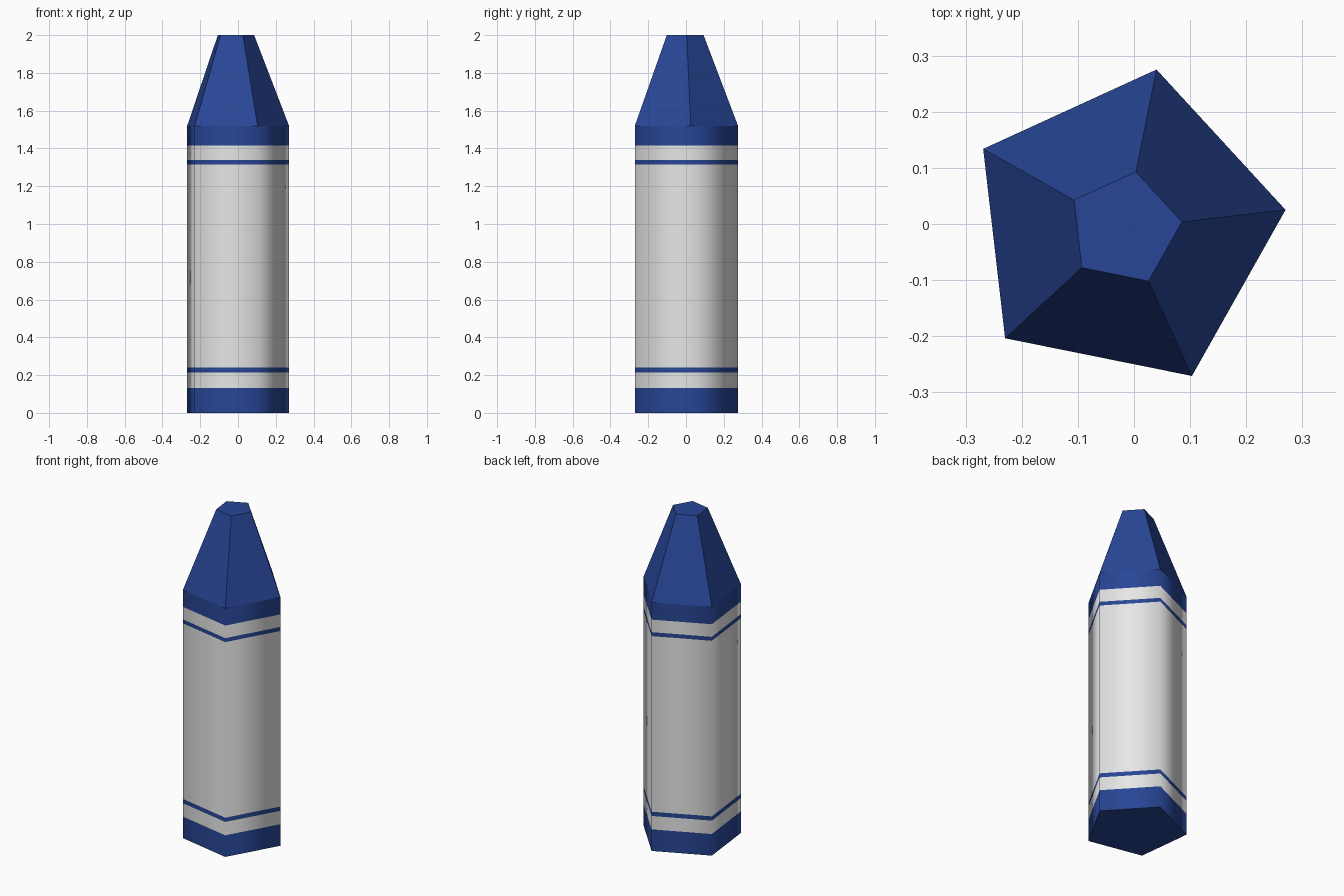
import bpy, bmesh, math

cube = bpy.data.objects.get("Cube")
if cube:
    bpy.data.objects.remove(cube, do_unlink=True)

SIDES = 5
TURN = math.radians(6.6)
CENTRE = (-0.017, -0.008)
R_BODY, R_TIP = 0.289, 0.103


def make_material(name, colour):
    mat = bpy.data.materials.new(name)
    mat.use_nodes = True
    mat.diffuse_color = colour
    mat.node_tree.nodes["Principled BSDF"].inputs["Base Color"].default_value = colour
    return mat


blue = make_material("wax_blue", (0.021, 0.062, 0.31, 1))
paper = make_material("paper_grey", (0.8, 0.8, 0.8, 1))


def pentagon_ring(bm, radius, z):
    angles = [TURN + math.tau * i / SIDES for i in range(SIDES)]
    return [bm.verts.new((CENTRE[0] + radius * math.cos(a),
                          CENTRE[1] + radius * math.sin(a), z)) for a in angles]


def make_prism(name, levels, colours, smooth, cap_bottom=False, cap_top=False):
    """Stack pentagon rings given as (z, radius); each band takes its own colour."""
    bm = bmesh.new()
    rings = [pentagon_ring(bm, r, z) for z, r in levels]
    for low, high, colour in zip(rings, rings[1:], colours):
        for i in range(SIDES):
            j = (i + 1) % SIDES
            face = bm.faces.new((low[i], low[j], high[j], high[i]))
            face.smooth = smooth
            face.material_index = colour
    if cap_bottom:
        bm.faces.new(rings[0][::-1])
    if cap_top:
        bm.faces.new(rings[-1])
    mesh = bpy.data.meshes.new(name)
    bm.to_mesh(mesh)
    bm.free()
    mesh.materials.append(blue)
    mesh.materials.append(paper)
    obj = bpy.data.objects.new(name, mesh)
    bpy.context.collection.objects.link(obj)
    return obj


# Straight body: wax ends, paper wrapper and two thin stripes
heights = (0, 0.132, 0.214, 0.24, 1.314, 1.338, 1.415, 1.52)
make_prism("crayon_body", [(z, R_BODY) for z in heights],
           [0, 1, 0, 1, 0, 1, 0], smooth=True, cap_bottom=True)

# Faceted tapering tip with a flat end
make_prism("crayon_tip", [(1.52, R_BODY), (2, R_TIP)], [0],
           smooth=False, cap_top=True)
